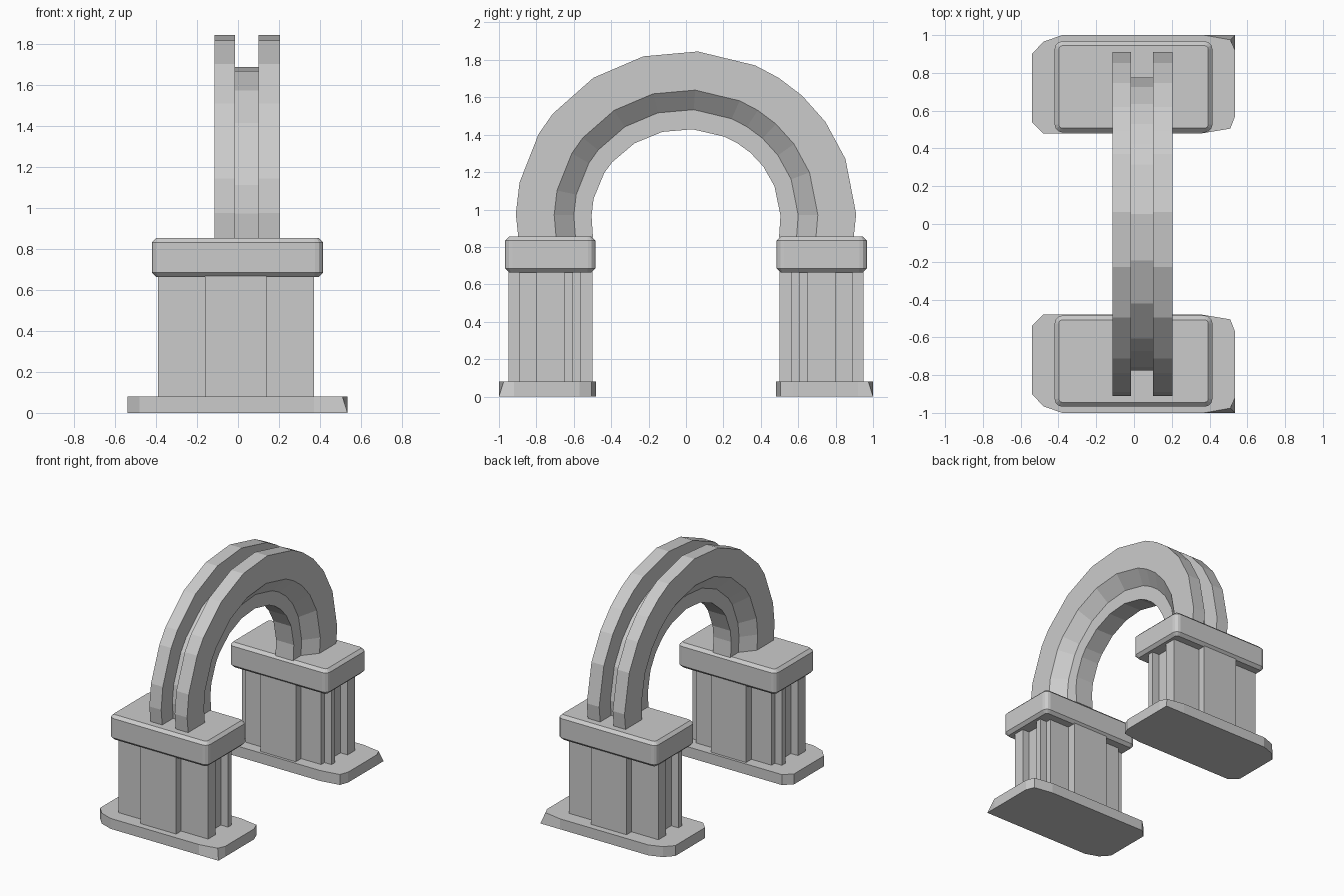
import bpy, bmesh
from math import cos, sin, radians

if "Cube" in bpy.data.objects:
    bpy.data.objects.remove(bpy.data.objects["Cube"])


def make_object(name, bm, mirror=False):
    bmesh.ops.recalc_face_normals(bm, faces=bm.faces[:])
    mesh = bpy.data.meshes.new(name)
    bm.to_mesh(mesh)
    bm.free()
    obj = bpy.data.objects.new(name, mesh)
    bpy.context.collection.objects.link(obj)
    if mirror:  # the two ends are mirrored across y = 0
        mod = obj.modifiers.new("both_ends", 'MIRROR')
        mod.use_axis = (False, True, False)
        mod.use_mirror_merge = False
    return obj


def loft(rings, closed=True):
    """Skin a list of equal-length point rings and cap both ends."""
    bm = bmesh.new()
    vs = [[bm.verts.new(p) for p in ring] for ring in rings]
    n = len(vs[0])
    for a, b in zip(vs, vs[1:]):
        for i in range(n):
            j = (i + 1) % n
            bm.faces.new((a[i], a[j], b[j], b[i]))
    bm.faces.new(vs[0][::-1])
    bm.faces.new(vs[-1])
    return bm


def prism(outline, z0, z1, top=None):
    return loft([[(x, y, z0) for x, y in outline],
                 [(x, y, z1) for x, y in (top or outline)]])


# Foot slab: clipped corners, the outer right corner slopes back at the top
foot = [(-.54, .54), (-.48, .48), (.36, .48), (.51, .505), (.535, .57),
        (.535, .92), (.535, 1.0), (.37, 1.0), (-.38, 1.0), (-.48, .965), (-.54, .90)]
foot_top = list(foot)
foot_top[6] = (.51, .975)
make_object("foot_slab", prism(foot, 0, .08, foot_top), True)

# Pillar: raised centre panels front and back, fluted narrow sides
cx = -.01
side = [(.32, .565), (.32, .605), (.38, .605), (.38, .65), (.32, .65),
        (.32, .80), (.38, .80), (.38, .89)]
half = [(.15, .50), (.15, .565)] + side + [(.15, .89), (.15, .95)]
pillar = [(cx + x, y) for x, y in half] + [(cx - x, y) for x, y in reversed(half)]
make_object("pillar", prism(pillar, .08, .67), True)

# Capital: block with rounded upright corners and bevelled rims
x0, x1, y0, y1 = -.42, .415, .485, .967
bm = prism([(x0, y0), (x1, y0), (x1, y1), (x0, y1)], .663, .855)
upright = [e for e in bm.edges if abs(e.verts[0].co.z - e.verts[1].co.z) > .1]
bmesh.ops.bevel(bm, geom=upright, offset=.04, segments=3, profile=.5, affect='EDGES')
bm.normal_update()
rims = [e for e in bm.edges if abs(e.verts[0].co.z - e.verts[1].co.z) < .01]
bmesh.ops.bevel(bm, geom=rims, offset=.022, segments=1, affect='EDGES')
make_object("capital", bm, True)

# Arch: grooved section (x, radius along y, radius along z) swept round
section = [(-.115, .91, .897), (-.015, .91, .897), (-.015, .775, .742),
           (.10, .775, .742), (.10, .91, .897), (.205, .91, .897),
           (.205, .705, .69), (.12, .60, .585), (.12, .505, .48),
           (-.03, .505, .48), (-.03, .60, .585), (-.115, .705, .69)]
angles = [1, 20.5, 35, 47, 57, 66, 86, 104.5, 123, 141.5, 150, 168, 179]
zc = .96
rings = [[(x, ry * .985, .85) for x, ry, rz in section]]
for a in angles:
    c, s = cos(radians(a)), sin(radians(a))
    rings.append([(x, ry * c, zc + (rz - .01) * s) for x, ry, rz in section])
rings.append([(x, -ry * .985, .85) for x, ry, rz in section])
make_object("arch", loft(rings))
